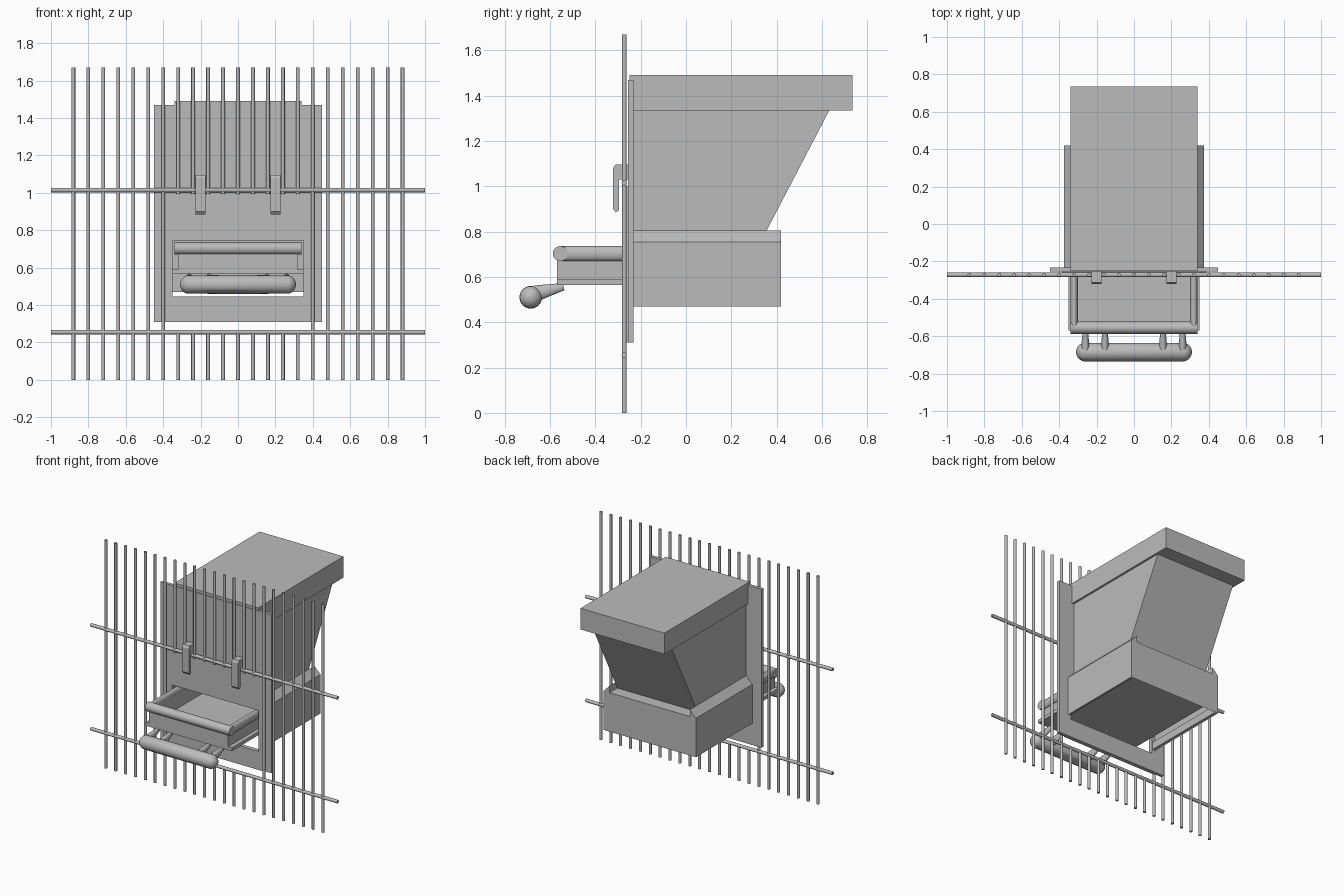
import bpy, bmesh, math
from mathutils import Vector

old = bpy.data.objects.get("Cube")
if old:
    bpy.data.objects.remove(old, do_unlink=True)

grey = bpy.data.materials.new("plain grey")
grey.use_nodes = True
grey.diffuse_color = (0.5, 0.5, 0.5, 1)
grey.node_tree.nodes["Principled BSDF"].inputs["Base Color"].default_value = (0.5, 0.5, 0.5, 1)


def finish(name, bm, smooth=False):
    mesh = bpy.data.meshes.new(name)
    bm.to_mesh(mesh)
    bm.free()
    mesh.materials.append(grey)
    ob = bpy.data.objects.new(name, mesh)
    bpy.context.collection.objects.link(ob)
    if smooth:
        bpy.ops.object.select_all(action='DESELECT')
        ob.select_set(True)
        bpy.context.view_layer.objects.active = ob
        bpy.ops.object.shade_smooth_by_angle(angle=math.radians(40))
    return ob


def add_box(bm, x, y, z):
    geo = bmesh.ops.create_cube(bm, size=1)
    for v in geo["verts"]:
        v.co = Vector([(a + b) / 2 + c * (b - a) for (a, b), c in zip((x, y, z), v.co)])


def box(name, x, y, z):
    bm = bmesh.new()
    add_box(bm, x, y, z)
    return finish(name, bm)


def rod(name, a, b, r, r2=None, sides=12, squash=1):
    a, b = Vector(a), Vector(b)
    bm = bmesh.new()
    bmesh.ops.create_cone(bm, cap_ends=True, segments=sides, radius1=r,
                          radius2=r if r2 is None else r2, depth=(b - a).length)
    turn = (b - a).to_track_quat('Z', 'Y')
    for v in bm.verts:
        v.co = turn @ v.co
        v.co.x *= squash
        v.co += (a + b) / 2
    return finish(name, bm, True)


def extrude_profile(name, points, x0, x1):
    """Side profile of (y, z) points, extruded along x."""
    bm = bmesh.new()
    face = bm.faces.new([bm.verts.new((x0, y, z)) for y, z in points])
    ext = bmesh.ops.extrude_face_region(bm, geom=[face])
    bmesh.ops.translate(bm, vec=(x1 - x0, 0, 0),
                        verts=[g for g in ext["geom"] if isinstance(g, bmesh.types.BMVert)])
    bmesh.ops.recalc_face_normals(bm, faces=bm.faces)
    return finish(name, bm)


def framed_plate(name, half, z, y):
    """Plate with the tray opening left free."""
    bm = bmesh.new()
    lo, hi, w = 0.445, 0.745, 0.35
    add_box(bm, (-half, half), y, (hi, z[1]))
    add_box(bm, (-half, half), y, (z[0], lo))
    add_box(bm, (-half, -w), y, (lo, hi))
    add_box(bm, (w, half), y, (lo, hi))
    return finish(name, bm)


# Cage wires, interrupted at the doorway
WIRE_Y, LOW, HIGH, TOP = -0.272, 0.255, 1.015, 1.67
for i in range(-11, 12):
    x = i * 0.08
    spans = [(0, LOW), (HIGH - 0.02, TOP)] if abs(i) < 5 else [(0, TOP)]
    for a, b in spans:
        rod("cage_wire", (x, WIRE_Y, a), (x, WIRE_Y, b), 0.01)
for z in (LOW, HIGH):
    rod("cross_wire", (-1, WIRE_Y, z), (1, WIRE_Y, z), 0.012)

# Mounting plate and the panel that fills the doorway
framed_plate("mounting_plate", 0.45, (0.31, 1.47), (-0.255, -0.232))
framed_plate("door_panel", 0.385, (0.31, 1.0), (-0.262, -0.255))

# Hopper and lid
extrude_profile("hopper", [(-0.232, 0.755), (-0.232, 1.34), (0.635, 1.34), (0.33, 0.755)],
                -0.325, 0.325)
box("lid", (-0.34, 0.34), (-0.25, 0.735), (1.335, 1.49))

# Lower housing: thin shell, open at the front and underneath
bm = bmesh.new()
F, B, W, Z0, Z1 = -0.232, 0.42, 0.375, 0.47, 0.755


def face(*pts):
    bm.faces.new([bm.verts.new(p) for p in pts])


face((W, B, Z0), (-W, B, Z0), (-W, B, Z1), (W, B, Z1))
face((W, B, Z1), (-W, B, Z1), (-W, 0.32, Z1), (W, 0.32, Z1))
for s in (1, -1):
    quads = [[(s * W, F, Z0), (s * W, B, Z0), (s * W, B, Z1), (s * W, F, Z1)],
             [(s * W, F, Z1), (s * W, B, Z1), (s * 0.325, B, 0.805), (s * 0.325, F, 0.805)],
             [(s * W, B, Z1), (s * 0.325, B, Z1), (s * 0.325, B, 0.805)],
             [(s * 0.325, F, 0.805), (s * 0.325, B, 0.805), (s * 0.325, B, Z1), (s * 0.325, F, Z1)]]
    for q in quads:
        face(*(q if s > 0 else q[::-1]))
bmesh.ops.remove_doubles(bm, verts=bm.verts, dist=0.0005)
finish("housing", bm)

# Tray that slides out of the housing
TF, TB = -0.57, 0.40
box("tray_floor", (-0.32, 0.32), (TF, TB), (0.565, 0.59))
box("tray_front", (-0.32, 0.32), (TF, TF + 0.02), (0.59, 0.70))
box("tray_back", (-0.32, 0.32), (TB - 0.02, TB), (0.59, 0.70))
rod("tray_front_rim", (-0.34, -0.555, 0.703), (0.34, -0.555, 0.703), 0.033, sides=24)
for s in (1, -1):
    box("tray_side", sorted((s * 0.30, s * 0.32)), (TF, TB), (0.59, 0.70))
    box("tray_runner", sorted((s * 0.32, s * 0.35)), (TF, TB), (0.565, 0.59))
    rod("tray_side_rim", (s * 0.32, -0.555, 0.703), (s * 0.32, TB, 0.703), 0.033, sides=16, squash=0.6)
    box("guide_rail", sorted((s * 0.355, s * 0.37)), (-0.23, 0.40), (0.475, 0.53))

    # Handle arms
    for x in (0.155, 0.26):
        rod("handle_arm", (s * x, -0.665, 0.527), (s * x, -0.54, 0.557), 0.036, 0.016,
            sides=16, squash=0.65)

    # Hooks that hang over the upper cross wire
    c = s * 0.2
    extrude_profile("hook", [(-0.322, 0.9), (-0.31, 0.885), (-0.295, 0.895), (-0.295, 1.03),
                             (-0.252, 1.03), (-0.252, 1.095), (-0.312, 1.095), (-0.322, 1.08)],
                    c - 0.027, c + 0.027)

# Handle bar with rounded ends
bm = bmesh.new()
bmesh.ops.create_uvsphere(bm, u_segments=24, v_segments=16, radius=0.05)
bmesh.ops.bisect_plane(bm, geom=bm.verts[:] + bm.edges[:] + bm.faces[:],
                       plane_co=(0, 0, 0), plane_no=(0, 0, 1))
for v in bm.verts:
    x, y, z = v.co
    v.co = (z + math.copysign(0.26, z) if abs(z) > 0.001 else 0, y - 0.685, x + 0.51)
for v in bm.verts:
    if abs(v.co.x) < 0.001:
        continue
bmesh.ops.recalc_face_normals(bm, faces=bm.faces)
finish("handle_bar", bm, True)
